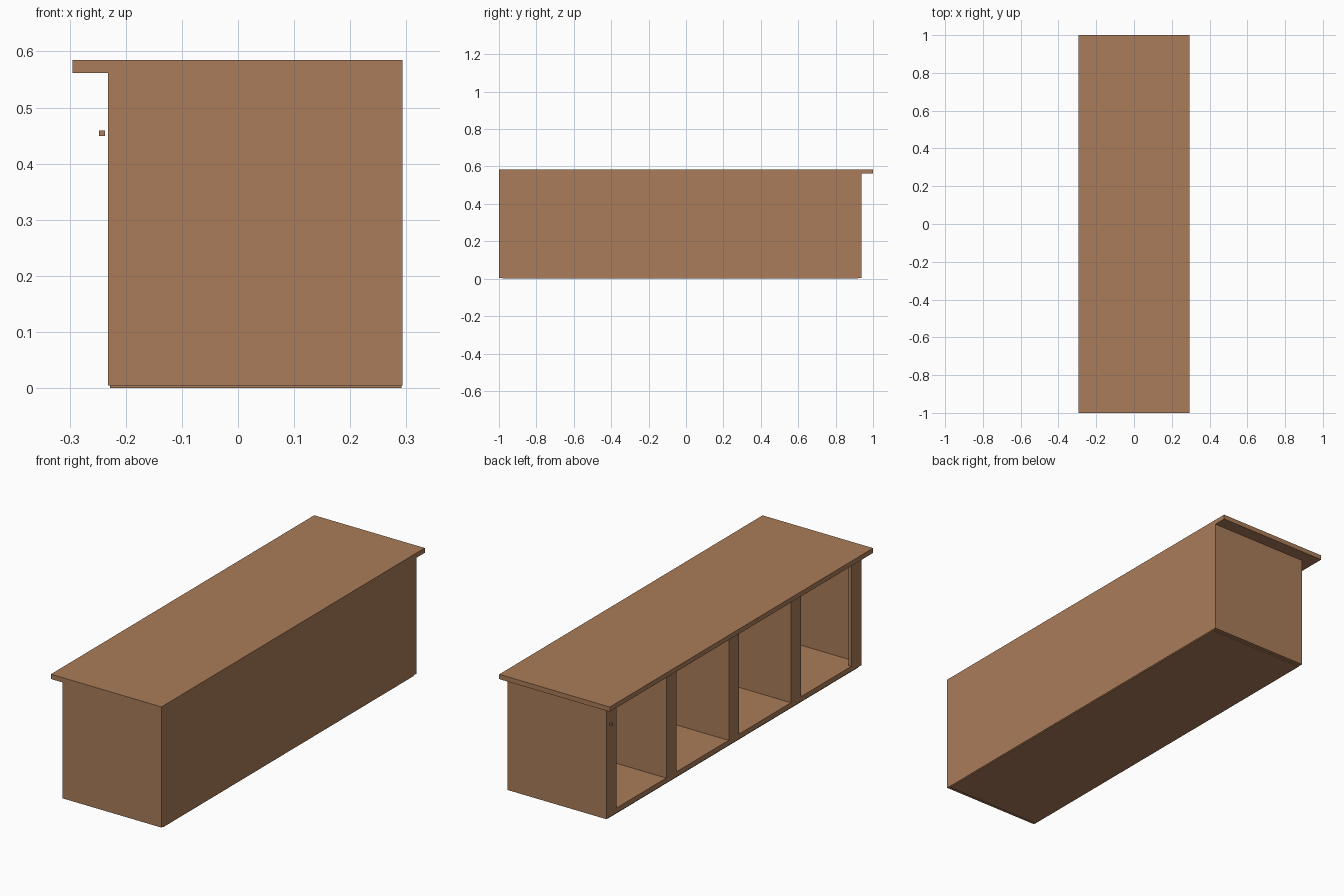
import bpy

if "Cube" in bpy.data.objects:
    bpy.data.objects.remove(bpy.data.objects["Cube"])

wood = bpy.data.materials.new("warm_wood")
wood.diffuse_color = (0.40, 0.20, 0.10, 1)
wood.use_nodes = True
wood.node_tree.nodes["Principled BSDF"].inputs["Base Color"].default_value = wood.diffuse_color


def box(name, x0, x1, y0, y1, z0, z1):
    """Axis-aligned board given by its extents."""
    bpy.ops.mesh.primitive_cube_add(size=1)
    ob = bpy.context.object
    ob.name = name
    size = (x1 - x0, y1 - y0, z1 - z0)
    mid = ((x0 + x1) / 2, (y0 + y1) / 2, (z0 + z1) / 2)
    for v in ob.data.vertices:
        v.co = [c * s + m for c, s, m in zip(v.co, size, mid)]
    ob.data.materials.append(wood)
    return ob


X0, X1 = -0.232, 0.293        # open face and back of the body
Y0, Y1 = -1.0, 0.937          # ends of the body
MID = (Y0 + Y1) / 2
ZB, ZT = 0.005, 0.562         # underside and top of the body
T, FRAME, STILE = 0.022, 0.015, 0.076

# Overhanging worktop
box("worktop", -0.295, X1, -1.0, 1.0, ZT, 0.585)

# Carcass: floor panel, back and ends
box("floor_panel", X0 + 0.004, X1 - 0.002, Y0 + T - 0.004, Y1 - T + 0.004, 0.0, 0.028)
box("back_panel", X1 - T, X1, Y0, Y1, ZB, ZT)
box("end_panel_front", X0 + FRAME, X1 - T, Y0, Y0 + T, ZB, ZT)
box("end_panel_rear", X0 + FRAME, X1 - T, Y1 - T, Y1, ZB, ZT)

# Face frame with rails and end stiles
box("bottom_rail", X0, X0 + FRAME, Y0, Y1, ZB, 0.029)
box("top_rail", X0, X0 + FRAME, Y0, Y1, ZT - 0.025, ZT)
box("end_stile_front", X0, X0 + FRAME, Y0, Y0 + STILE, 0.029, ZT - 0.025)
box("end_stile_rear", X0, X0 + FRAME, Y1 - STILE, Y1, 0.029, ZT - 0.025)

# Dividers between the four compartments
for i, off in enumerate((-0.474, 0.0, 0.474)):
    y = MID + off
    box(f"divider_{i + 1}", X0, X1 - T, y - STILE / 2, y + STILE / 2, 0.028, ZT)

# Small knob standing just off the rear stile
box("knob", -0.248, -0.237, 0.908, 0.918, 0.449, 0.459)
